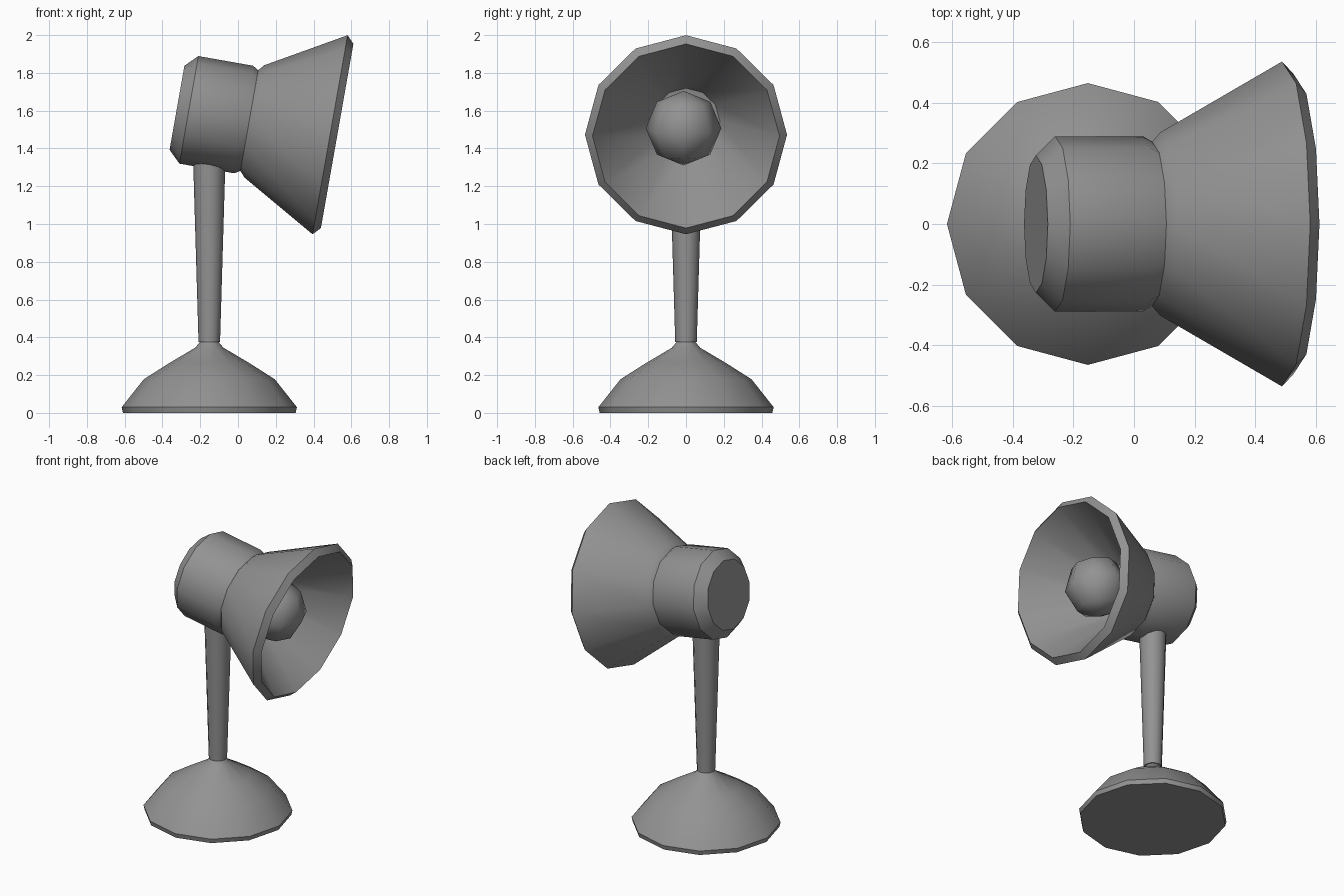
import bpy, bmesh
from math import radians, sin, cos, pi
from mathutils import Matrix, Vector

cube = bpy.data.objects.get("Cube")
if cube:
    bpy.data.objects.remove(cube, do_unlink=True)

SIDES = 12
STAND_X = -0.152

# Single grey finish
grey = bpy.data.materials.new("lamp_grey")
grey.use_nodes = True
colour = (0.29, 0.29, 0.29, 1)
grey.diffuse_color = colour
grey.node_tree.nodes["Principled BSDF"].inputs["Base Color"].default_value = colour


def finish(name, bm, matrix, angle):
    """Turn a bmesh into a placed, smooth-shaded object."""
    bmesh.ops.recalc_face_normals(bm, faces=bm.faces)
    mesh = bpy.data.meshes.new(name)
    bm.to_mesh(mesh)
    bm.free()
    mesh.materials.append(grey)
    obj = bpy.data.objects.new(name, mesh)
    bpy.context.collection.objects.link(obj)
    obj.matrix_world = matrix
    bpy.ops.object.select_all(action='DESELECT')
    obj.select_set(True)
    bpy.context.view_layer.objects.active = obj
    bpy.ops.object.shade_smooth_by_angle(angle=radians(angle))
    return obj


def lathe(name, profile, matrix):
    """Revolve (radius, height) points around local z and cap both ends."""
    bm = bmesh.new()
    turns = [2 * pi * i / SIDES for i in range(SIDES)]
    rings = [[bm.verts.new((r * cos(t), r * sin(t), h)) for t in turns]
             for r, h in profile]
    for low, high in zip(rings, rings[1:]):
        for i in range(SIDES):
            j = (i + 1) % SIDES
            bm.faces.new((low[i], low[j], high[j], high[i]))
    bm.faces.new(rings[0])
    bm.faces.new(rings[-1])
    return finish(name, bm, matrix, 36)


# Stand: domed foot and tapered post
stand = Matrix.Translation((STAND_X, 0, 0))
lathe("base", [(0.457, 0), (0.464, 0.03), (0.347, 0.178), (0.21, 0.265),
               (0.075, 0.345), (0.05, 0.375)], stand)
lathe("post", [(0.057, 0.375), (0.088, 1.42)], stand)

# Head frame: local z runs along the beam, tilted down ten degrees
mouth = Matrix.Translation((0.4875, 0, 1.4725))
head = mouth @ Matrix.Rotation(radians(100), 4, 'Y')

# Housing behind the shade, with chamfered back and front
lathe("housing", [(0.226, -0.823), (0.289, -0.759), (0.289, -0.465),
                  (0.27, -0.433), (0.27, -0.415)], head)

# Flared shade: outside, bevelled rim, then hollow inside
lathe("shade", [(0.27, -0.435), (0.302, -0.407), (0.535, 0), (0.495, 0.038),
                (0.18, -0.4)], head)

# Round bulb
bm = bmesh.new()
bmesh.ops.create_uvsphere(bm, u_segments=8, v_segments=4, radius=0.2)
centre = head @ Vector((0, -0.013, -0.2))
finish("bulb", bm, Matrix.Translation(centre) @ Matrix.Rotation(radians(10), 4, 'Y'), 80)
